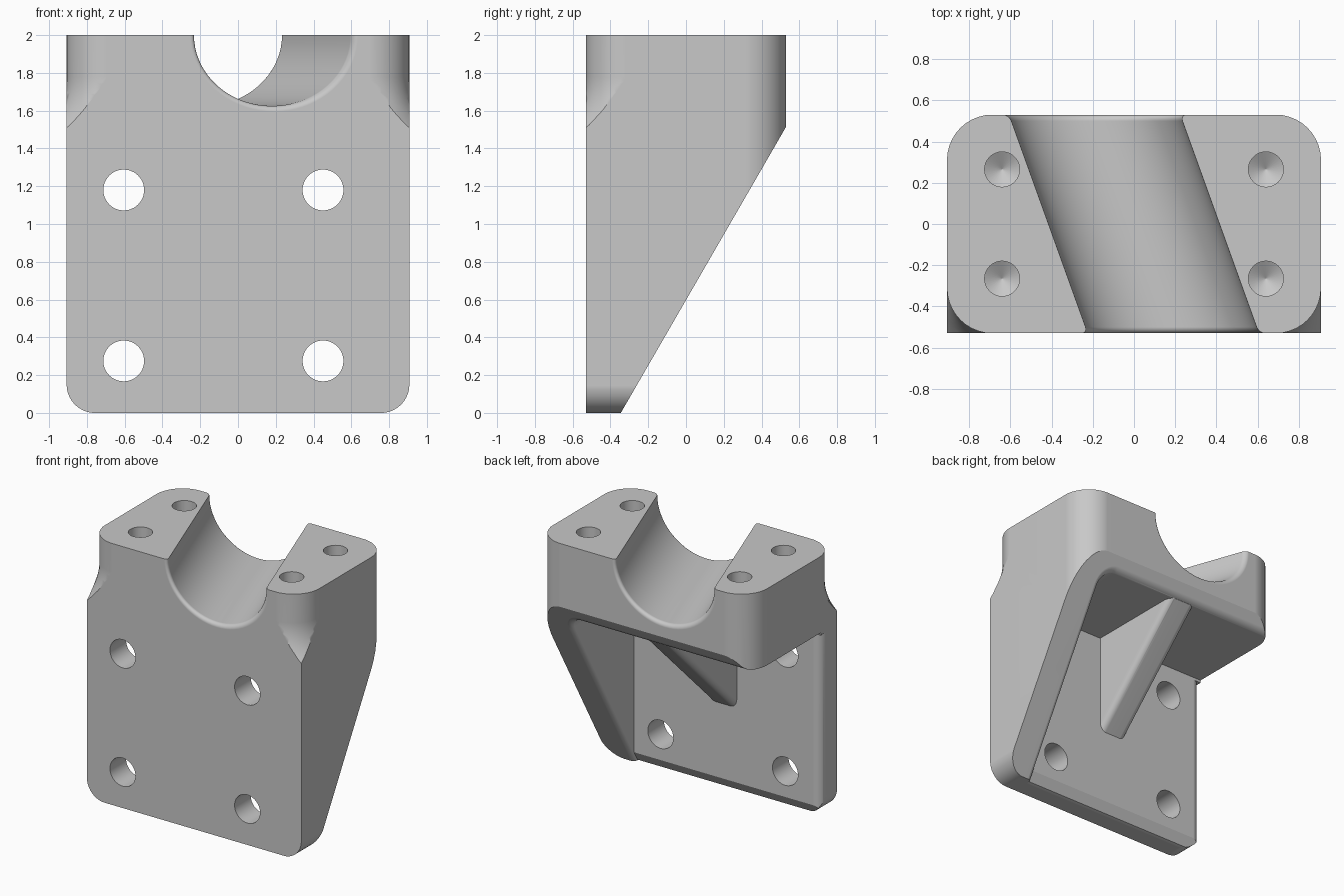
import bpy, bmesh
from math import sin, cos, pi, sqrt

old = bpy.data.objects.get("Cube")
if old:
    bpy.data.objects.remove(old, do_unlink=True)

grey = bpy.data.materials.new("plain grey")
grey.use_nodes = True
grey.diffuse_color = (0.58, 0.58, 0.58, 1)
grey.node_tree.nodes["Principled BSDF"].inputs["Base Color"].default_value = (0.58, 0.58, 0.58, 1)

W, D, H = 0.907, 0.53, 2.0          # half width, half depth, height
TOE, SHOULDER = -0.345, 1.515       # sloped back: start depth, end height
PLATE, UNDER = -0.335, 1.415        # plate back face, block underside
WALL = 0.675                        # inner face of the side wall


def loft(name, rings):
    """Closed solid through equal-length rings of points, capped at both ends."""
    bm = bmesh.new()
    loops = [[bm.verts.new(p) for p in ring] for ring in rings]
    n = len(loops[0])
    for a, b in zip(loops, loops[1:]):
        for i in range(n):
            j = (i + 1) % n
            bm.faces.new((a[i], a[j], b[j], b[i]))
    bm.faces.new(loops[0])
    bm.faces.new(loops[-1])
    bmesh.ops.recalc_face_normals(bm, faces=bm.faces)
    mesh = bpy.data.meshes.new(name)
    bm.to_mesh(mesh)
    bm.free()
    ob = bpy.data.objects.new(name, mesh)
    bpy.context.collection.objects.link(ob)
    mesh.materials.append(grey)
    return ob


def place(axis, t, u, v):
    """Point at t along an axis, with u, v on the other two axes in order."""
    return {"x": (t, u, v), "y": (u, t, v), "z": (u, v, t)}[axis]


def prism(name, axis, t0, t1, section):
    return loft(name, [[place(axis, t, u, v) for u, v in section] for t in (t0, t1)])


def disc(u, v, ru, rv, n=48):
    return [(u + ru * cos(2 * pi * i / n), v + rv * sin(2 * pi * i / n)) for i in range(n)]


def quarter(n):
    return [pi / 2 * i / n for i in range(n + 1)]


def corner(u, v, su, sv, inner, outer):
    """Quarter ring in the su, sv quadrant that trims a square corner round."""
    arc = [(su * cos(a), sv * sin(a)) for a in quarter(10)]
    return ([(u + inner * a, v + inner * b) for a, b in arc]
            + [(u + outer * a, v + outer * b) for a, b in reversed(arc)])


def combine(body, other, operation="DIFFERENCE"):
    mod = body.modifiers.new("combine", "BOOLEAN")
    mod.operation, mod.solver, mod.object = operation, "EXACT", other
    bpy.context.view_layer.objects.active = body
    bpy.ops.object.modifier_apply(modifier=mod.name)
    bpy.data.objects.remove(other, do_unlink=True)


# Wedge-shaped solid
body = prism("bearing_bracket", "x", -W, W,
             [(-D, 0), (TOE, 0), (D, SHOULDER), (D, H), (-D, H)])


def pocket_outline(grow):
    """Pocket section, with a rounded corner where side wall and block meet."""
    fr = 0.12
    fillet = [(WALL - fr + (fr + grow) * cos(a), UNDER - fr + (fr + grow) * sin(a))
              for a in quarter(8)]
    return [(-1.2, -0.3), (WALL + grow, -0.3)] + fillet + [(-1.2, UNDER + grow)]


# Softened pocket rim, following the sloped back, then the pocket itself
rim = 0.035
rim_steps = [(rim * (sin(a) - 1), rim * (1 - cos(a)) - 0.0005) for a in quarter(5)]
rim_steps.append((0.1, rim))
lean = (D - TOE) / SHOULDER
combine(body, loft("rim_cutter", [[(x, TOE + z * lean + t, z) for x, z in pocket_outline(g)]
                                  for t, g in rim_steps]))
combine(body, prism("pocket_cutter", "y", PLATE, 1, pocket_outline(0)))

# Soft back edges of the plate
er = 0.07
combine(body, prism("edge_cutter", "x", -1, WALL - 0.003,
                    corner(PLATE - er, er, 1, -1, er + 0.0003, 0.13)))
combine(body, prism("edge_cutter", "z", -0.1, UNDER - 0.02,
                    corner(-W + er, PLATE - er, -1, 1, er + 0.0003, 0.13)))

# Triangular rib between plate and block, with rounded sloping edges
rib_mid, rib_half, rib_back, rib_foot = -0.08, 0.116, 0.45, 0.65
slope = (UNDER - rib_foot) / (rib_back - PLATE)
rib = prism("rib", "x", rib_mid - rib_half, rib_mid + rib_half,
            [(-0.45, rib_foot - (0.45 + PLATE) * slope), (rib_back, UNDER),
             (rib_back, 1.55), (-0.45, 1.55)])
bm = bmesh.new()
bm.from_mesh(rib.data)
sloping = [e for e in bm.edges
           if all(abs(v.co.z - rib_foot - (v.co.y - PLATE) * slope) < 0.002 for v in e.verts)
           and abs(e.verts[0].co.y - e.verts[1].co.y) > 0.1]
bmesh.ops.bevel(bm, geom=sloping, offset=0.05, segments=5, profile=0.5, affect="EDGES")
bm.to_mesh(rib.data)
bm.free()
combine(body, rib, "UNION")

# Rounded vertical corners: straight at the back, flaring out to square at the front
r, flare, flare_top = 0.22, 0.45, 1.78
heights = [1.495 + (flare_top - 1.495) * i / 10 for i in range(11)] + [2.1]
for s in (-1, 1):
    cx, cy = s * (W - r), D - r
    combine(body, prism("corner_cutter", "z", -0.2, 2.1,
                        corner(cx, cy, s, 1, r + 0.0005, 0.42)))
    rings = []
    for z in heights:
        drop = max(0, flare_top - z)
        rho = r + 0.0005 + flare - sqrt(flare ** 2 - drop ** 2)
        rings.append([(u, v, z) for u, v in corner(cx, -cy, s, -1, rho, 0.42)])
    combine(body, loft("corner_cutter", rings))
    # Rounded bottom corners
    combine(body, prism("corner_cutter", "y", -0.7, 0.7,
                        corner(s * (W - 0.15), 0.15, s, -1, 0.1505, 0.3)))

# Slanted half-round saddle with softened ends
lip = 0.03
stations = [(-0.6, lip)] + [(-D + lip - lip * cos(a), lip - lip * sin(a)) for a in quarter(5)]
stations += [(-y, extra) for y, extra in reversed(stations)]
combine(body, loft("saddle_cutter",
                   [[(u, y, v) for u, v in disc(-0.36 * y, H, 0.415 + e, 0.375 + e, 72)]
                    for y, e in stations]))

# Mounting holes through the plate
for x in (-0.605, 0.45):
    for z in (0.275, 1.18):
        combine(body, prism("hole_cutter", "y", -0.7, -0.2, disc(x, z, 0.108, 0.108)))

# Blind drilled holes with conical ends in the top
for x in (-0.64, 0.64):
    for y in (-0.265, 0.265):
        levels = [(2.1, 0.085), (1.6, 0.085), (1.55, 0.001)]
        combine(body, loft("drill_cutter",
                           [[(u, v, z) for u, v in disc(x, y, q, q, 32)] for z, q in levels]))

# Smooth shading with crisp edges
bpy.ops.object.select_all(action="DESELECT")
body.select_set(True)
bpy.context.view_layer.objects.active = body
bpy.ops.object.shade_smooth_by_angle(angle=0.5)
weighted = body.modifiers.new("even normals", "WEIGHTED_NORMAL")
weighted.keep_sharp = True
